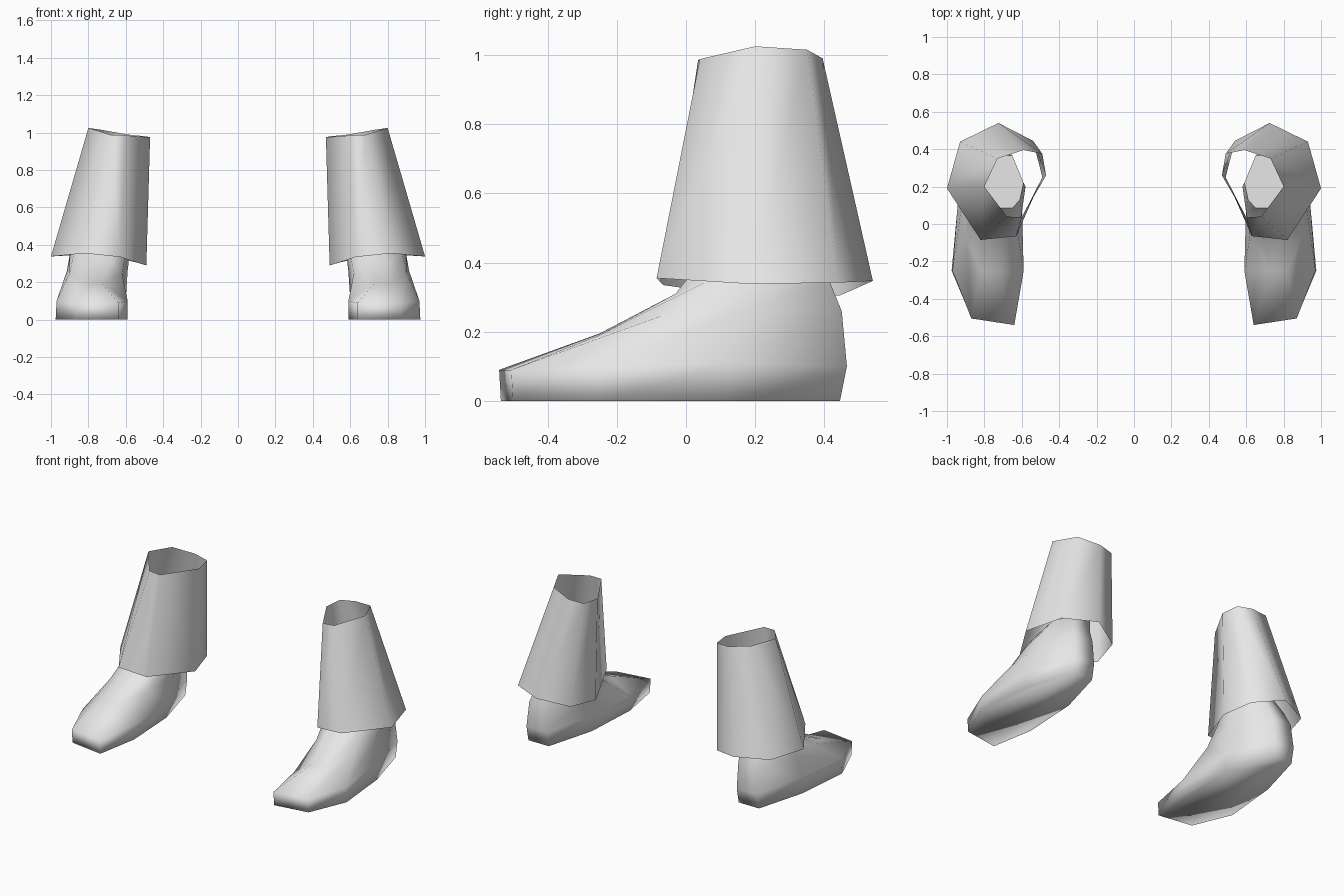
import bpy, bmesh

if "Cube" in bpy.data.objects:
    bpy.data.objects.remove(bpy.data.objects["Cube"])

grey = bpy.data.materials.new("light_grey")
grey.diffuse_color = (0.8, 0.8, 0.8, 1)
grey.use_nodes = True
grey.node_tree.nodes["Principled BSDF"].inputs["Base Color"].default_value = grey.diffuse_color


def loft(name, rings, side, caps):
    """Skin a stack of closed rings; side = 1 right, -1 mirrored left."""
    bm = bmesh.new()
    loops = [[bm.verts.new((side * x, y, z)) for x, y, z in r] for r in rings]
    n = len(loops[0])
    for a, b in zip(loops, loops[1:]):
        for i in range(n):
            j = (i + 1) % n
            bm.faces.new((a[i], a[j], b[j], b[i]))
    if caps:
        bm.faces.new(loops[0][::-1])
        bm.faces.new(loops[-1])
    if side < 0:
        bmesh.ops.reverse_faces(bm, faces=bm.faces[:])
    for f in bm.faces:
        f.smooth = True
    # crisp edge around the ankle cap
    if caps:
        for e in bm.edges:
            if all(v in loops[-1] for v in e.verts):
                e.smooth = False
    me = bpy.data.meshes.new(name)
    bm.to_mesh(me)
    bm.free()
    me.materials.append(grey)
    ob = bpy.data.objects.new(name, me)
    bpy.context.collection.objects.link(ob)


# shoe rings from sole to ankle, each starting at the inner toe corner
sole = [(x, y, 0) for x, y in (
    (.64, -.535), (.87, -.5), (.975, -.25), (.94, .12),
    (.85, .445), (.70, .445), (.61, .12), (.59, -.25))]
welt = [(.64, -.54, .09), (.87, -.505, .09), (.97, -.25, .10), (.94, .13, .11),
        (.85, .465, .10), (.70, .465, .10), (.60, .13, .11), (.59, -.25, .10)]
instep = [(.73, -.25, .195), (.82, -.25, .19), (.90, -.06, .25), (.915, .15, .26),
          (.84, .45, .26), (.70, .45, .26), (.59, .15, .26), (.62, -.06, .25)]
ankle = [(.68, -.03, .31), (.80, -.03, .31), (.88, .06, .345), (.90, .2, .345),
         (.82, .415, .345), (.69, .415, .345), (.58, .2, .345), (.60, .06, .345)]
ankle_top = [(x, y, .46) for x, y in (
    (.65, .085), (.74, .085), (.80, .12), (.82, .22),
    (.76, .365), (.65, .365), (.59, .22), (.61, .13))]

# trouser cuff and upper opening
hem = [(1.0, .19, .338), (.93, .44, .342), (.725, .54, .347), (.54, .445, .305),
       (.49, .25, .29), (.63, -.065, .335), (.82, -.085, .355)]
opening = [(.80, .2, 1.025), (.73, .35, 1.015), (.59, .395, .99), (.49, .375, .98),
           (.47, .26, .975), (.60, .035, .985), (.68, .04, .988)]

for label, side in (("right", 1), ("left", -1)):
    loft(label + "_shoe", [sole, welt, instep, ankle, ankle_top], side, True)
    loft(label + "_trouser_leg", [hem, opening], side, False)
